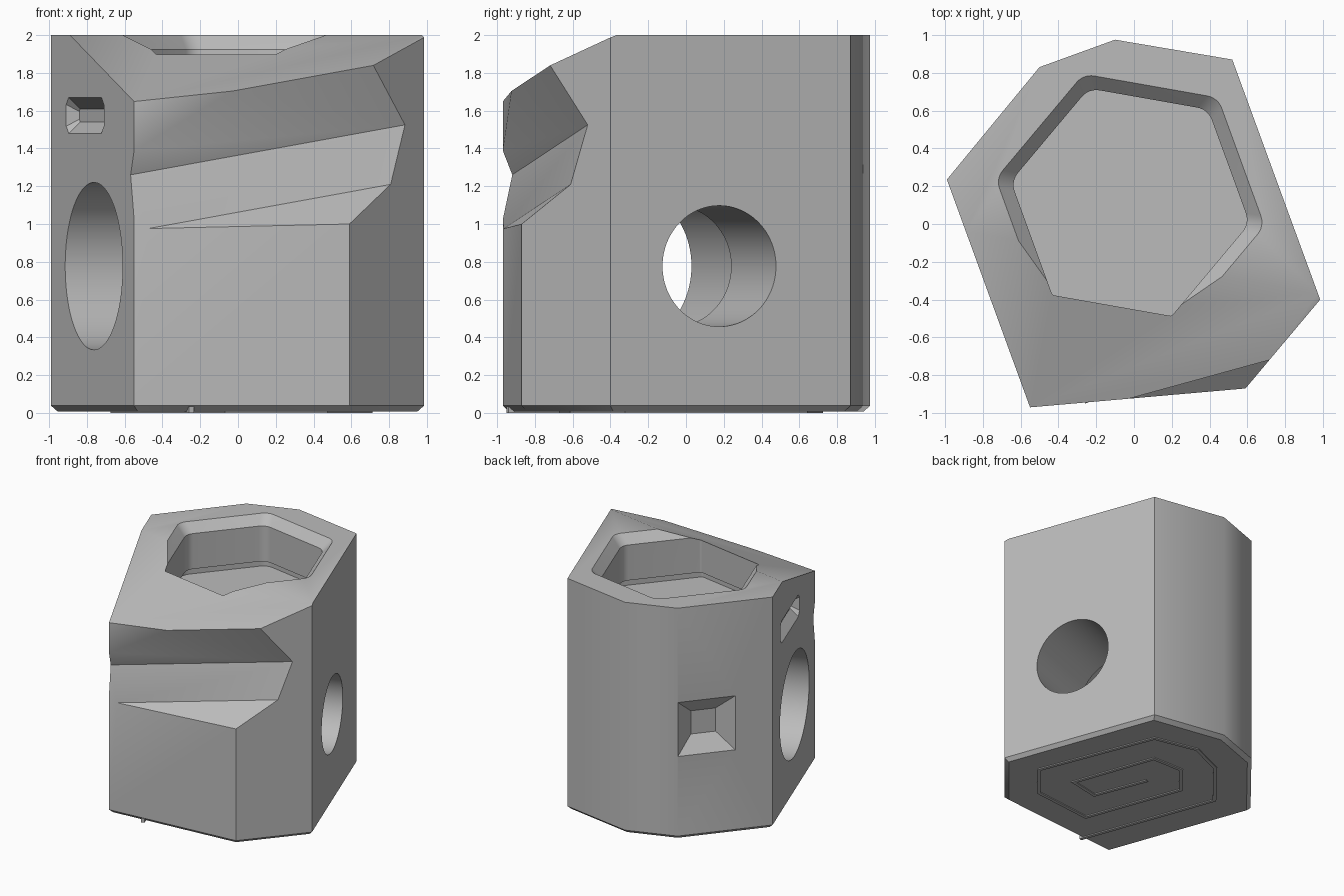
import bpy, bmesh, math
from mathutils import Vector, Matrix

cube = bpy.data.objects.get("Cube")
if cube:
    bpy.data.objects.remove(cube, do_unlink=True)

grey = bpy.data.materials.new("plain_grey")
grey.use_nodes = True
GREY = (0.5, 0.5, 0.5, 1)
grey.diffuse_color = GREY
grey.node_tree.nodes["Principled BSDF"].inputs["Base Color"].default_value = GREY


def make_object(name, bm):
    bmesh.ops.recalc_face_normals(bm, faces=bm.faces)
    mesh = bpy.data.meshes.new(name)
    bm.to_mesh(mesh)
    bm.free()
    mesh.materials.append(grey)
    obj = bpy.data.objects.new(name, mesh)
    bpy.context.collection.objects.link(obj)
    return obj


def loft(rings):
    """Closed solid through rings of equal point count."""
    bm = bmesh.new()
    loops = [[bm.verts.new(p) for p in ring] for ring in rings]
    n = len(loops[0])
    for a, b in zip(loops, loops[1:]):
        for i in range(n):
            j = (i + 1) % n
            bm.faces.new((a[i], a[j], b[j], b[i]))
    bm.faces.new(loops[0][::-1])
    bm.faces.new(loops[-1])
    return bm


def level(points, z, scale=1.0):
    return [(x * scale, y * scale, z) for x, y in points]


def carve(target, cutter):
    cutter.hide_render = True
    mod = target.modifiers.new("carve", "BOOLEAN")
    mod.operation = "DIFFERENCE"
    mod.solver = "EXACT"
    mod.object = cutter
    bpy.context.view_layer.objects.active = target
    bpy.ops.object.modifier_apply(modifier=mod.name)
    bpy.data.objects.remove(cutter, do_unlink=True)


def wall_frame(centre, inward):
    """Local x runs along the wall, y up, z into the body."""
    w = Vector(inward).normalized()
    v = Vector((0, 0, 1))
    u = v.cross(w)
    m = Matrix((u, v, w)).transposed().to_4x4()
    m.translation = centre
    return m


# Body: seven-sided block with a bevelled foot and a sloped front top
outline = [(-0.55, -0.97), (0.59, -0.87), (0.985, -0.4), (0.52, 0.87),
           (-0.1, 0.975), (-0.5, 0.83), (-0.99, 0.235)]
bm = loft([level(outline, 0.008, 0.965), level(outline, 0.038), level(outline, 2)])
cut = bmesh.ops.bisect_plane(
    bm, geom=bm.verts[:] + bm.edges[:] + bm.faces[:], plane_co=(-0.89, -0.04, 2),
    plane_no=(-0.071, -0.404, 1), clear_outer=True)
edges = [e for e in cut["geom_cut"] if isinstance(e, bmesh.types.BMEdge)]
bmesh.ops.holes_fill(bm, edges=[e for e in bm.edges if e.is_boundary])
body = make_object("body", bm)

# Slanted front notch: one profile swept along the notch direction
valley = Vector((0.885, -0.52, 1.525))
ledge = Vector((0.81, -0.61, 1.21))
upper = valley + 3 * (Vector((0.715, -0.72, 1.84)) - valley)
lower = ledge + 3 * (Vector((0.59, -0.87, 1.0)) - ledge)
sweep = Vector((1.455, 0.4, 0.265))
profile = [upper, valley, ledge, lower]
carve(body, make_object("notch_cutter", loft(
    [[p - 1.6 * sweep for p in profile], [p + 0.6 * sweep for p in profile]])))

# Stepped through hole from left wall to right wall
axis = Vector((0.939, 0.344, 0))
entry = Vector((-0.763, -0.387, 0.777))
frame = wall_frame(entry, axis)


def circle(radius, depth, n=96):
    return [frame @ Vector((radius * math.cos(math.tau * i / n),
                            radius * math.sin(math.tau * i / n), depth)) for i in range(n)]


carve(body, make_object("hole_cutter", loft(
    [circle(0.443, -0.2), circle(0.443, 0.947), circle(0.32, 0.947), circle(0.32, 1.9)])))


# Hexagonal pocket with rounded corners, bevelled rim and undercut floor
def pocket(grow, z):
    points = []
    apothem = 0.555 + grow
    for angle in (-130, -70, -10, 50, 110, 170):
        a = math.radians(angle)
        corner = Vector((math.cos(a), math.sin(a))) * apothem / math.cos(math.pi / 6)
        cut_back = 0.02 if angle < -60 else 0.1
        centre = corner * (1 - cut_back * 2 / math.sqrt(3) / corner.length)
        for k in range(7):
            b = a + math.radians(-30 + 10 * k)
            points.append((centre.x + cut_back * math.cos(b) - 0.02,
                           centre.y + cut_back * math.sin(b) + 0.115, z))
    return points


carve(body, make_object("pocket_cutter", loft(
    [pocket(0.04, 1.56), pocket(0.04, 1.62), pocket(0, 1.62), pocket(0, 1.925),
     pocket(0.07, 2), pocket(0.07, 2.1)])))


# Tapered recesses in the walls
def recess(name, centre, inward, outer, inner, depth, trim):
    m = wall_frame(centre, inward)

    def ring(size, d):
        w, h = size[0] / 2, size[1] / 2
        t = min(trim, h * 0.4)
        pts = [(w, -h + t), (w, h - t), (w - t, h), (t - w, h),
               (-w, h - t), (-w, t - h), (t - w, -h), (w - t, -h)]
        if not trim:
            pts = [(w, -h), (w, h), (-w, h), (-w, -h)]
        return [m @ Vector((x, y, d)) for x, y in pts]

    grow = [2 * o - i for o, i in zip(outer, inner)]
    carve(body, make_object(name, loft([ring(grow, -depth), ring(outer, 0), ring(inner, depth)])))


recess("slot_cutter", (-0.81, -0.258, 1.575), (0.939, 0.343, 0),
       (0.58, 0.19), (0.56, 0.07), 0.07, 0.05)
recess("square_cutter", (-0.65, 0.648, 0.955), (0.772, -0.636, 0),
       (0.465, 0.465), (0.2, 0.2), 0.1, 0)

# Thin spiral rib under the foot
path = [(-0.245, -0.945), (-0.66, 0.19), (-0.34, 0.58), (-0.05, 0.71), (0.32, 0.63),
        (0.695, -0.32), (0.467, -0.6), (-0.06, -0.656), (-0.354, 0.147), (-0.157, 0.387),
        (0.12, 0.385), (0.363, -0.297), (0.11, -0.35), (-0.06, 0.086)]
path = [Vector(p) for p in path]
left, right = [], []
for i, p in enumerate(path):
    a = (p - path[i - 1]).normalized() if i else (path[1] - p).normalized()
    b = (path[i + 1] - p).normalized() if i + 1 < len(path) else a
    mitre = (a + b).normalized()
    side = Vector((-mitre.y, mitre.x)) * 0.014 / max(mitre.dot(a), 0.4)
    left.append(p + side)
    right.append(p - side)
strip = left + right[::-1]
rib = make_object("spiral_rib", loft([level(strip, 0), level(strip, 0.034)]))

for obj in (body, rib):
    bpy.ops.object.select_all(action="DESELECT")
    obj.select_set(True)
    bpy.context.view_layer.objects.active = obj
    bpy.ops.object.shade_smooth_by_angle(angle=math.radians(34))
